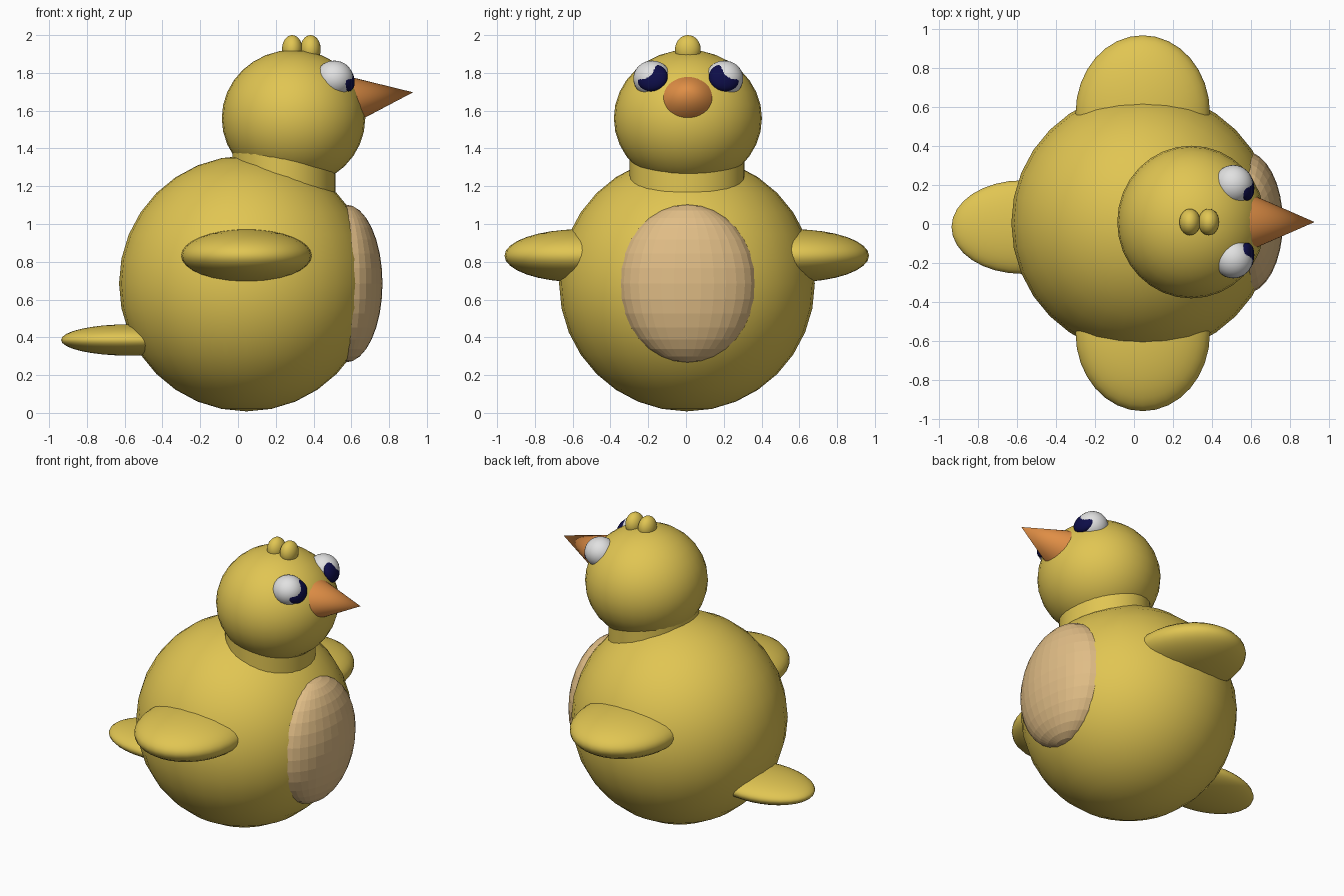
import bpy
from math import radians
from mathutils import Vector

if "Cube" in bpy.data.objects:
    bpy.data.objects.remove(bpy.data.objects["Cube"])


def material(name, rgb):
    m = bpy.data.materials.new(name)
    m.diffuse_color = (*rgb, 1)
    m.use_nodes = True
    m.node_tree.nodes["Principled BSDF"].inputs["Base Color"].default_value = m.diffuse_color
    return m


yellow = material("yellow", (0.75, 0.56, 0.085))
tan = material("tan", (0.75, 0.51, 0.24))
orange = material("orange", (0.74, 0.27, 0.06))
white = material("white", (0.75, 0.75, 0.75))
navy = material("navy", (0.004, 0.004, 0.065))


def finish(name, mat, smooth=True):
    ob = bpy.context.object
    ob.name = name
    ob.data.materials.append(mat)
    if smooth:
        bpy.ops.object.shade_smooth_by_angle(angle=radians(40))
    return ob


def ellipsoid(name, center, radii, mat, rot=(0, 0, 0), smooth=True):
    bpy.ops.mesh.primitive_uv_sphere_add(segments=32, ring_count=16, radius=1, location=center,
                                         rotation=[radians(a) for a in rot])
    bpy.context.object.scale = radii
    return finish(name, mat, smooth)


# Body, head and faceted belly patch
ellipsoid("body", (0.045, 0.005, 0.685), (0.675, 0.677, 0.677), yellow)
ellipsoid("head", (0.294, 0.01, 1.56), (0.38, 0.392, 0.362), yellow)
ellipsoid("belly", (0.57, 0.008, 0.685), (0.195, 0.366, 0.418), tan, smooth=False)

# Neck: elliptical collar between body and head
bpy.ops.mesh.primitive_cylinder_add(vertices=32, radius=1, depth=2, location=(0.243, 0.006, 1.23))
bpy.context.object.scale = (0.273, 0.304, 0.15)
finish("neck", yellow)

# Tail
ellipsoid("tail", (-0.575, -0.016, 0.386), (0.362, 0.24, 0.083), yellow)

# Head tuft
for i, x in enumerate((0.287, 0.384)):
    ellipsoid(f"tuft_{i}", (x, 0.01, 1.925), (0.054, 0.068, 0.075), yellow)

# Wings and eyes on both sides
for side, s in (("right", -1), ("left", 1)):
    ellipsoid(f"{side}_wing", (0.045, 0.004 + s * 0.565, 0.832), (0.345, 0.4, 0.14), yellow)
    y = 0.012 + s * 0.191
    ellipsoid(f"{side}_eye", (0.51, y, 1.77), (0.1, 0.1, 0.095), white)
    ellipsoid(f"{side}_pupil", (0.567, y, 1.775), (0.043, 0.084, 0.076), navy, rot=(0, -20, s * 14))

# Beak: cone tilted slightly upward
tip, base = Vector((0.927, 0.01, 1.697)), Vector((0.508, 0.01, 1.646))
axis = tip - base
bpy.ops.mesh.primitive_cone_add(vertices=32, radius1=1, radius2=0, depth=1, location=(tip + base) / 2,
                                rotation=(0, axis.to_track_quat('Z', 'Y').to_euler().y, 0))
beak = bpy.context.object
beak.rotation_mode = 'XYZ'
beak.rotation_euler = (0, radians(83), 0)
beak.scale = (0.16, 0.184, axis.length)
finish("beak", orange)
